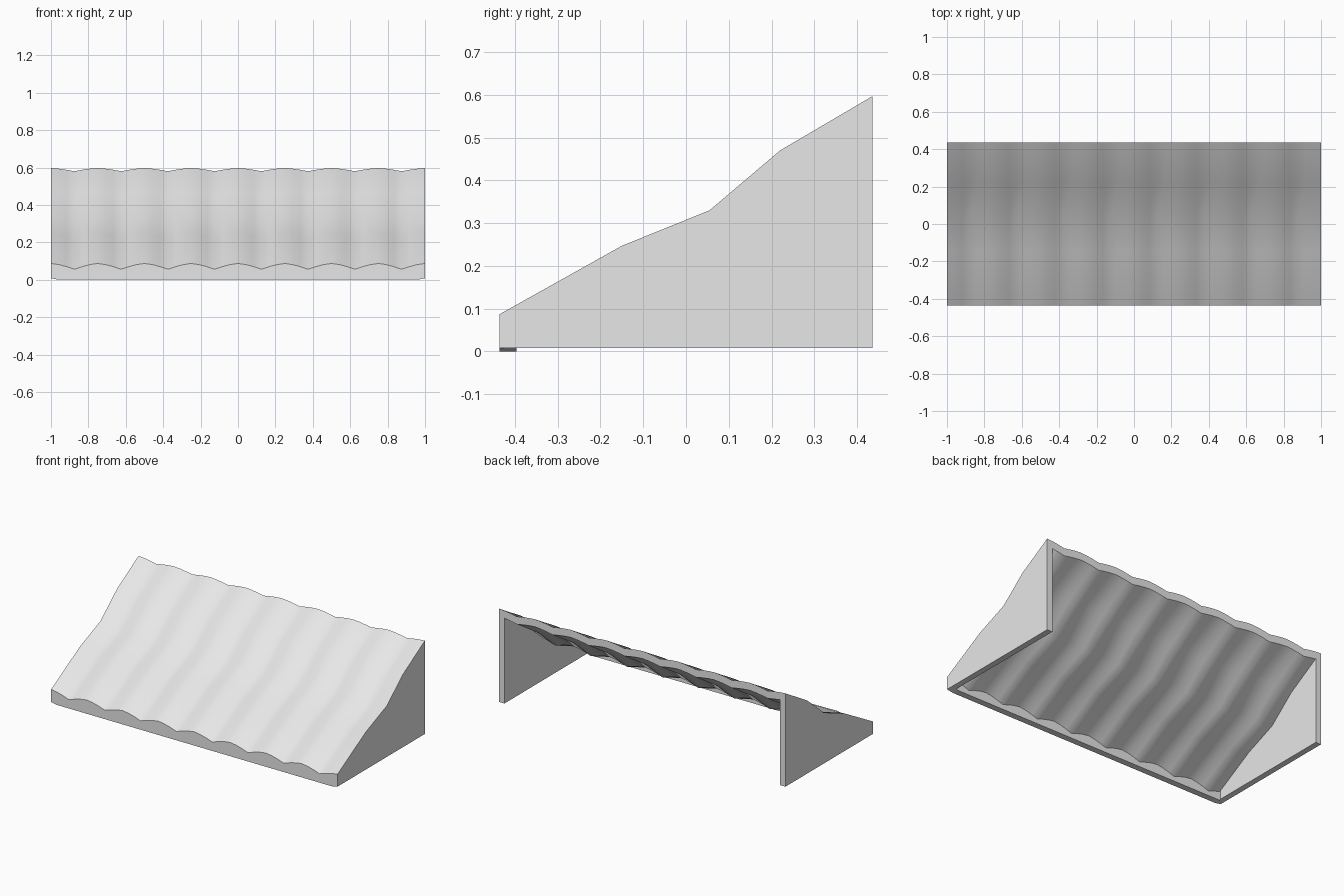
import bpy
import bmesh
import math

cube = bpy.data.objects.get("Cube")
if cube:
    bpy.data.objects.remove(cube, do_unlink=True)

SCALLOPS, SEGMENTS = 8, 6
COLUMNS = SCALLOPS * SEGMENTS

# Roof slope from front to back: y, height, depth of the scallop valleys
OUTER = [(-0.436, 0.087, 0.031), (-0.15, 0.247, 0.031), (0.055, 0.33, 0.03),
         (0.22, 0.47, 0.027), (0.436, 0.597, 0.017)]
THICKNESS = 0.048
INNER = [(y, z - THICKNESS, d) for y, z, d in OUTER]
INNER[0] = (-0.396, 0.109 - THICKNESS, 0.031)


def dip(column):
    """Zero on a crest, one in a valley, with rounded crests."""
    step = column % SEGMENTS
    return (min(step, SEGMENTS - step) / (SEGMENTS / 2)) ** 1.5


def shell(bm, profile, half_width):
    """Scalloped roof, front valance and two side panels as one open skin."""
    columns = []
    for c in range(COLUMNS + 1):
        x = max(-half_width, min(half_width, 2 * c / COLUMNS - 1))
        end = c in (0, COLUMNS)
        hem = bm.verts.new((x, profile[0][0], 0.008 if end else 0))
        slope = [bm.verts.new((x, y, z - d * dip(c))) for y, z, d in profile]
        columns.append([hem] + slope)
    faces = []
    for a, b in zip(columns, columns[1:]):
        for i in range(len(a) - 1):
            faces.append(bm.faces.new((a[i], b[i], b[i + 1], a[i + 1])))
    corners = []
    for col in (columns[0], columns[-1]):
        corner = bm.verts.new((col[0].co.x, profile[-1][0], 0.008))
        faces.append(bm.faces.new(col + [corner]))
        corners.append(corner)
    # Open border: hem, then up one back corner and along the back edge
    border = [col[0] for col in columns] + [corners[1]]
    border += [col[-1] for col in reversed(columns)] + [corners[0]]
    return border


bm = bmesh.new()
outer = shell(bm, OUTER, 1.0)
inner = shell(bm, INNER, 0.963)

# Rim joining the outside and inside skins
for i in range(len(outer)):
    j = (i + 1) % len(outer)
    bm.faces.new((outer[i], outer[j], inner[j], inner[i]))
bmesh.ops.recalc_face_normals(bm, faces=bm.faces[:])

mesh = bpy.data.meshes.new("awning")
bm.to_mesh(mesh)
bm.free()
awning = bpy.data.objects.new("awning", mesh)
bpy.context.collection.objects.link(awning)

# Plain grey cloth
grey = bpy.data.materials.new("light_grey")
grey.use_nodes = True
grey.diffuse_color = (0.8, 0.8, 0.8, 1)
grey.node_tree.nodes["Principled BSDF"].inputs["Base Color"].default_value = (0.8, 0.8, 0.8, 1)
mesh.materials.append(grey)

bpy.ops.object.select_all(action="DESELECT")
awning.select_set(True)
bpy.context.view_layer.objects.active = awning
bpy.ops.object.shade_smooth_by_angle(angle=math.radians(40))
